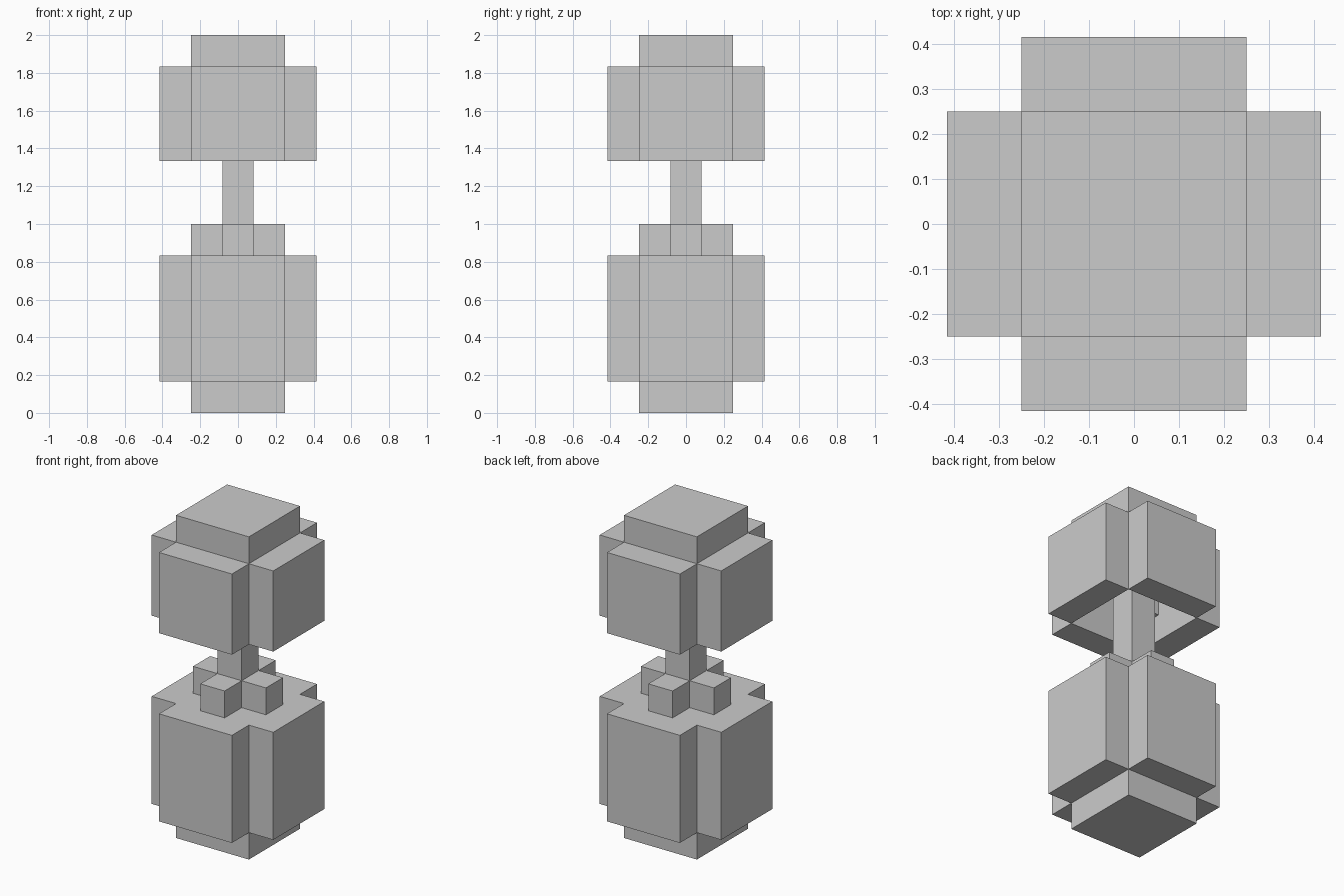
import bpy, bmesh
from mathutils import Vector

if "Cube" in bpy.data.objects:
    bpy.data.objects.remove(bpy.data.objects["Cube"])

U = 1 / 6  # edge length of one block

# Horizontal cross-sections on a 5 x 5 grid of blocks
def core(i, j): return max(abs(i), abs(j)) <= 1
def plus(i, j): return abs(i) + abs(j) <= 1
def centre(i, j): return i == 0 and j == 0
def wide(i, j): return abs(i) + abs(j) < 4
def ring(i, j): return wide(i, j) and not core(i, j)
def notched(i, j): return wide(i, j) and not plus(i, j)


def block_part(name, first, layers):
    """Stack the cross-sections and keep only the outer skin of the blocks."""
    cells = {(i, j, first + k) for k, section in enumerate(layers)
             for i in range(-2, 3) for j in range(-2, 3) if section(i, j)}
    bm = bmesh.new()
    for cell in cells:
        mid = Vector((cell[0], cell[1], cell[2] + 0.5))
        for axis in range(3):
            for sign in (-1, 1):
                n = [0, 0, 0]
                n[axis] = sign
                if tuple(a + b for a, b in zip(cell, n)) in cells:
                    continue
                n = Vector(n)
                a = Vector([float((axis + 1) % 3 == k) for k in range(3)])
                b = n.cross(a)
                bm.faces.new([bm.verts.new((mid + (n + a * s + b * t) / 2) * U)
                              for s, t in ((-1, -1), (1, -1), (1, 1), (-1, 1))])
    bmesh.ops.remove_doubles(bm, verts=bm.verts[:], dist=1e-4)
    bmesh.ops.dissolve_limit(bm, angle_limit=0.01, verts=bm.verts[:], edges=bm.edges[:])
    mesh = bpy.data.meshes.new(name)
    bm.to_mesh(mesh)
    bm.free()
    obj = bpy.data.objects.new(name, mesh)
    bpy.context.collection.objects.link(obj)
    return obj


# Lower body: square foot, wide block, small cross on top
block_part("lower_body", 0, [core] + [wide] * 4 + [plus])
# Stem joining the two bodies, ending inside the hollow cap
block_part("stem", 6, [centre] * 4)
# Cap: open underneath with a cross-shaped recess, square top
block_part("cap", 8, [ring, notched, wide, core])
